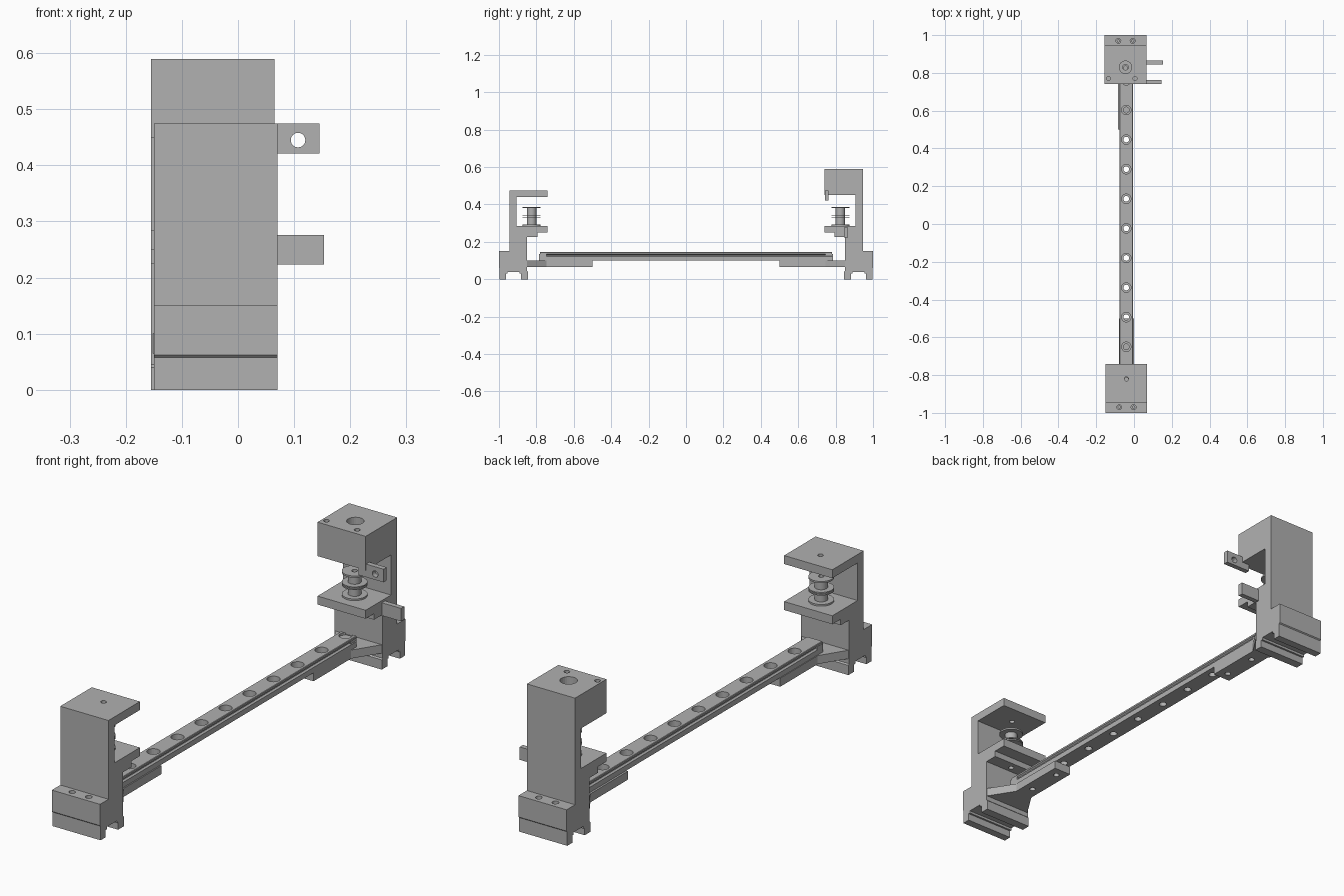
import bpy, bmesh, math
from mathutils import Vector

if "Cube" in bpy.data.objects:
    bpy.data.objects.remove(bpy.data.objects["Cube"], do_unlink=True)

grey = bpy.data.materials.new("plain grey")
grey.use_nodes = True
GREY = (0.44, 0.44, 0.44, 1)
grey.diffuse_color = GREY
grey.node_tree.nodes["Principled BSDF"].inputs["Base Color"].default_value = GREY


def finish(name, bm):
    bmesh.ops.recalc_face_normals(bm, faces=bm.faces)
    mesh = bpy.data.meshes.new(name)
    bm.to_mesh(mesh)
    bm.free()
    mesh.materials.append(grey)
    ob = bpy.data.objects.new(name, mesh)
    bpy.context.collection.objects.link(ob)
    return ob


def prism(name, pts, a, b, place):
    """Extrude a 2D outline from a to b; place maps (u, v, depth) to xyz."""
    bm = bmesh.new()
    low = [bm.verts.new(place(u, v, a)) for u, v in pts]
    high = [bm.verts.new(place(u, v, b)) for u, v in pts]
    bm.faces.new(low)
    bm.faces.new(high)
    for i in range(len(pts)):
        j = (i + 1) % len(pts)
        bm.faces.new((low[i], low[j], high[j], high[i]))
    return finish(name, bm)


def box(name, x, y, z):
    pts = [(x[0], y[0]), (x[1], y[0]), (x[1], y[1]), (x[0], y[1])]
    return prism(name, pts, z[0], z[1], lambda u, v, w: Vector((u, v, w)))


def lathe(name, centres, profile, axis="Z", n=24):
    """Turn a (radius, height) profile at each centre."""
    bm = bmesh.new()
    for c in centres:
        rings = []
        for r, h in profile:
            ring = []
            for i in range(n):
                t = 2 * math.pi * i / n
                p, q = r * math.cos(t), r * math.sin(t)
                off = Vector((p, q, h)) if axis == "Z" else Vector((p, h, q))
                ring.append(bm.verts.new(Vector(c) + off))
            rings.append(ring)
        bm.faces.new(rings[0])
        bm.faces.new(rings[-1])
        for lo, hi in zip(rings, rings[1:]):
            for i in range(n):
                j = (i + 1) % n
                bm.faces.new((lo[i], lo[j], hi[j], hi[i]))
    return finish(name, bm)


def drill(ob, centres, profile, axis="Z"):
    cutter = lathe("hole_cutter", centres, profile, axis)
    cutter.hide_render = True
    mod = ob.modifiers.new("holes", "BOOLEAN")
    mod.operation = "DIFFERENCE"
    mod.solver = "EXACT"
    mod.object = cutter
    bpy.context.view_layer.objects.active = ob
    bpy.ops.object.modifier_apply(modifier=mod.name)
    bpy.data.objects.remove(cutter, do_unlink=True)


def smooth(ob):
    bpy.ops.object.select_all(action="DESELECT")
    ob.select_set(True)
    bpy.context.view_layer.objects.active = ob
    bpy.ops.object.shade_smooth_by_angle(angle=math.radians(35))


# Slotted foot and stepped shelf, shared by both brackets (outward distance, height)
FOOT = [(1, .15), (1, .062), (.996, .058), (.996, 0), (.963, 0), (.963, .03),
        (.955, .03), (.955, .04), (.89, .04), (.89, .03), (.882, .03), (.882, 0),
        (.845, 0), (.845, .04), (.85, .045)]
SHELF = [(.85, .225), (.795, .225), (.795, .25), (.74, .25), (.74, .285), (.905, .285)]


def end_assembly(label, s, cx, under, top):
    # C-shaped bracket
    outline = FOOT + SHELF + [(.905, under), (.74, under), (.74, top), (.945, top), (.945, .15)]
    bracket = prism(label + "_bracket", outline, cx - .11, cx + .11,
                    lambda u, v, w: Vector((w, s * u, v)))
    drill(bracket, [(cx + d, s * .97, 0) for d in (-.038, .038)],
          [(.006, .08), (.006, .13), (.013, .13), (.013, .2)])
    drill(bracket, [(cx, s * .825, 0)], [(.011, .2), (.011, .32)])

    # Rail support arm with flared root
    arm = [(.04, .5), (.04, .745), (.108, .852), (-.108, .852), (-.04, .745), (-.04, .5)]
    support = prism(label + "_rail_support", arm, .065, .1,
                    lambda u, v, w: Vector((cx + u, s * v, w)))
    drill(support, [(cx, s * d, 0) for d in (.54, .69)], [(.012, .05), (.012, .092)])
    box(label + "_rail_stop", (cx - .037, cx + .037),
        sorted((s * .745, s * .785)), (.1, .135))

    # Spool with three flanges
    hub, rim = .025, .048
    profile = [(rim, .285), (rim, .292), (hub, .292), (hub, .329), (rim, .329), (rim, .334),
               (hub, .334), (hub, .337), (rim, .337), (rim, .342), (hub, .342),
               (hub, .380), (rim, .380), (rim, .387)]
    spool = lathe(label + "_spool", [(cx, s * .825, 0)], profile, n=32)
    drill(spool, [(cx, s * .825, 0)], [(.011, .27), (.011, .4)])
    smooth(spool)
    return bracket


front = end_assembly("front", -1, -.04, .44, .475)
rear = end_assembly("rear", 1, -.045, .45, .59)

# Holes in the plates and the rear housing
drill(front, [(-.04, -.82, 0)], [(.011, .42), (.011, .5)])
drill(rear, [(-.045, .83, 0)], [(.015, .42), (.015, .5), (.033, .5), (.033, .62)])
drill(rear, [(x, .77, 0) for x in (-.135, .005)], [(.011, .52), (.011, .62)])

# Side tabs on the rear bracket
upper_tab = box("upper_tab", (.03, .145), (.742, .763), (.421, .475))
drill(upper_tab, [(.107, .75, .445)], [(.013, -.05), (.013, .05)], "Y")
box("lower_tab", (.05, .153), (.845, .866), (.223, .276))

# Grooved rail with counterbored holes
half = [(.036, .1), (.036, .122), (.029, .127), (.029, .131), (.036, .136), (.036, .143), (.034, .145)]
section = half + [(-u, v) for u, v in reversed(half)]
rail = prism("rail", section, -.78, .78, lambda u, v, w: Vector((u - .041, w, v)))
drill(rail, [(-.041, -.65 + .1567 * i, 0) for i in range(10)],
      [(.015, .08), (.015, .118), (.025, .118), (.025, .16)])
